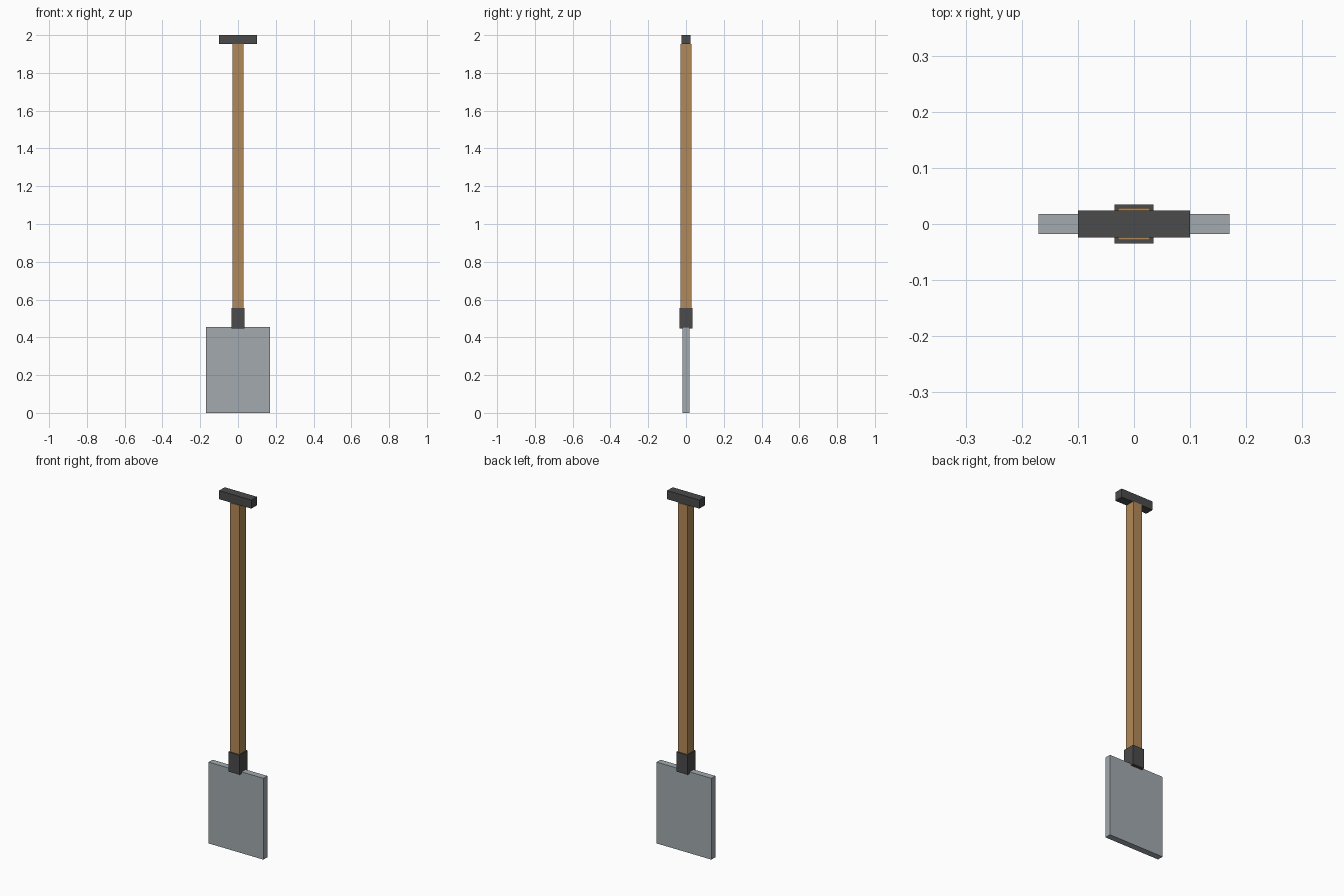
import bpy

if "Cube" in bpy.data.objects:
    bpy.data.objects.remove(bpy.data.objects["Cube"])


def material(name, rgb):
    m = bpy.data.materials.new(name)
    m.diffuse_color = (*rgb, 1.0)
    m.use_nodes = True
    m.node_tree.nodes["Principled BSDF"].inputs["Base Color"].default_value = m.diffuse_color
    return m


def box(name, width, depth, z0, z1, mat):
    """Box centred on x = y = 0, spanning z0 to z1."""
    bpy.ops.mesh.primitive_cube_add(size=1, location=(0, 0, (z0 + z1) / 2))
    ob = bpy.context.object
    ob.name = name
    ob.scale = (width, depth, z1 - z0)
    bpy.ops.object.transform_apply(location=False, rotation=False, scale=True)
    ob.data.materials.append(mat)
    return ob


wood = material("wood", (0.45, 0.25, 0.10))
steel = material("steel", (0.36, 0.40, 0.43))
dark = material("dark_metal", (0.07, 0.07, 0.07))

# Flat blade standing on the ground
box("blade", 0.34, 0.035, 0.0, 0.456, steel)
# Collar joining blade and shaft
box("socket", 0.07, 0.07, 0.446, 0.556, dark)
# Square wooden shaft, its foot set into the socket
box("shaft", 0.057, 0.057, 0.53, 1.952, wood)
# Crossbar grip on top
box("grip", 0.20, 0.049, 1.952, 2.0, dark)
